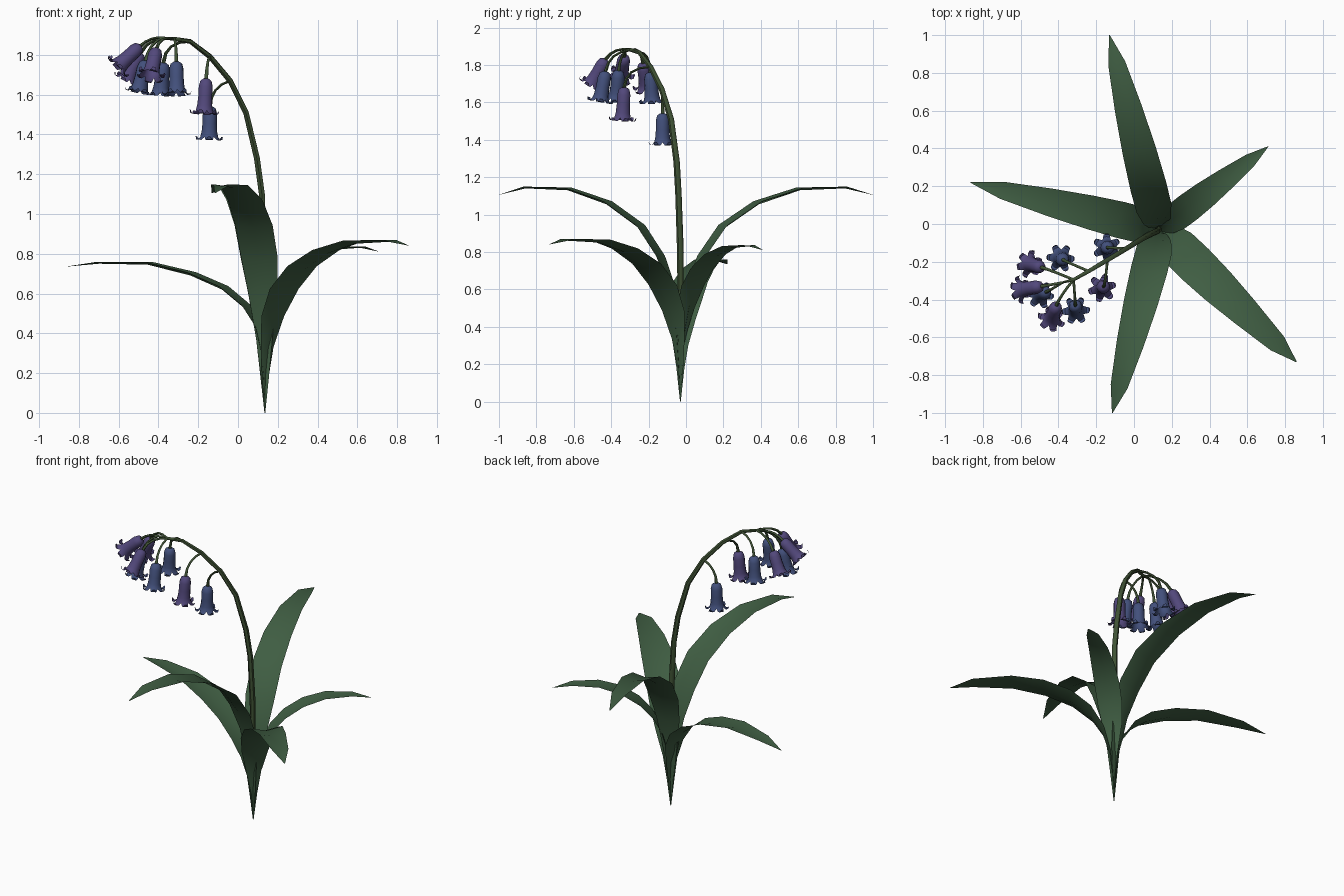
import bpy, bmesh, math
from mathutils import Vector

if "Cube" in bpy.data.objects:
    bpy.data.objects.remove(bpy.data.objects["Cube"])

BASE = Vector((0.135, -0.03, 0))


def material(name, rgb):
    m = bpy.data.materials.new(name)
    m.diffuse_color = (*rgb, 1)
    m.use_nodes = True
    m.node_tree.nodes["Principled BSDF"].inputs["Base Color"].default_value = m.diffuse_color
    return m


LEAF = material("leaf_green", (0.05, 0.11, 0.055))
STEM = material("stem_green", (0.05, 0.085, 0.035))
PURPLE = material("petal_purple", (0.085, 0.065, 0.20))
BLUE = material("petal_blue", (0.055, 0.08, 0.20))


def finish(name, mesh, mat, angle=40):
    ob = bpy.data.objects.new(name, mesh)
    bpy.context.collection.objects.link(ob)
    mesh.materials.clear()
    mesh.materials.append(mat)
    bpy.ops.object.select_all(action='DESELECT')
    ob.select_set(True)
    bpy.context.view_layer.objects.active = ob
    bpy.ops.object.shade_smooth_by_angle(angle=math.radians(angle))
    return ob


def tube(name, pts, radii, mat):
    cu = bpy.data.curves.new(name, 'CURVE')
    cu.dimensions = '3D'
    cu.bevel_depth = 1
    cu.bevel_resolution = 1
    cu.use_fill_caps = True
    sp = cu.splines.new('POLY')
    sp.points.add(len(pts) - 1)
    for p, co, r in zip(sp.points, pts, radii):
        p.co = (*co, 1)
        p.radius = r
    tmp = bpy.data.objects.new("tmp", cu)
    bpy.context.collection.objects.link(tmp)
    dg = bpy.context.evaluated_depsgraph_get()
    mesh = bpy.data.meshes.new_from_object(tmp.evaluated_get(dg))
    bpy.data.objects.remove(tmp)
    finish(name, mesh, mat, 60)


# Leaf: folded blade swept along an (outward distance, height) path towards its tip
def leaf(name, tip, path, widths, fold=0.2):
    out = Vector((tip[0], tip[1], 0)) - Vector((BASE.x, BASE.y, 0))
    scale = out.length / path[-1][0]
    out.normalize()
    side = Vector((-out.y, out.x, 0))
    pts = [BASE + out * r * scale + Vector((0, 0, z)) for r, z in path]
    bm = bmesh.new()
    rows = []
    for i, (p, w) in enumerate(zip(pts, widths)):
        tan = (pts[min(i + 1, len(pts) - 1)] - pts[max(i - 1, 0)]).normalized()
        up = tan.cross(side)
        if up.z < 0 or (abs(up.z) < 0.05 and up.dot(out) > 0):
            up = -up
        rows.append([bm.verts.new(p + side * w * s + up * w * fold * abs(s))
                     for s in (-1, 0, 1)])
    for a, b in zip(rows, rows[1:]):
        for j in range(2):
            bm.faces.new((a[j], a[j + 1], b[j + 1], b[j]))
    me = bpy.data.meshes.new(name)
    bm.to_mesh(me)
    bm.free()
    finish(name, me, LEAF)


W = (0.002, 0.022, 0.042, 0.075, 0.095, 0.097, 0.09, 0.073, 0.046, 0.002)
TALL = ((0, 0), (0.008, 0.18), (0.02, 0.37), (0.06, 0.6), (0.13, 0.77),
        (0.24, 0.93), (0.42, 1.055), (0.64, 1.13), (0.88, 1.14), (1.03, 1.105))
leaf("back_leaf", (-0.13, 1.0), TALL, W)
leaf("front_leaf", (-0.115, -1.0), TALL, W)
leaf("left_leaf", (-0.865, 0.22),
     ((0, 0), (0.005, 0.18), (0.015, 0.3), (0.045, 0.43), (0.11, 0.53),
      (0.22, 0.62), (0.38, 0.69), (0.6, 0.745), (0.85, 0.75), (1.02, 0.735)), W)
leaf("right_front_leaf", (0.86, -0.73),
     ((0, 0), (0.008, 0.18), (0.025, 0.33), (0.07, 0.48), (0.15, 0.61),
      (0.27, 0.72), (0.43, 0.80), (0.62, 0.85), (0.86, 0.86), (1.0, 0.84)),
     [w * 1.1 for w in W])
leaf("right_back_leaf", (0.71, 0.41),
     ((0, 0.19), (0.008, 0.29), (0.025, 0.38), (0.06, 0.5), (0.12, 0.61),
      (0.2, 0.7), (0.31, 0.775), (0.44, 0.82), (0.6, 0.83), (0.72, 0.81)),
     [w * 0.8 for w in W])

# Arching flower stem
stem = [(0.135, -0.03, 0.25), (0.13, -0.03, 0.8), (0.12, -0.04, 1.1),
        (0.095, -0.05, 1.28), (0.04, -0.08, 1.51), (-0.04, -0.13, 1.67),
        (-0.14, -0.19, 1.79), (-0.24, -0.25, 1.867), (-0.32, -0.295, 1.88),
        (-0.38, -0.31, 1.885)]
tube("stem", stem, [0.012, 0.018, 0.017, 0.017, 0.016, 0.015, 0.014, 0.012, 0.010, 0.006], STEM)


# Bell flower: turned body with six petals curling back from the mouth
def bell(name, top, mouth, mat):
    top, mouth = Vector(top), Vector(mouth)
    q = (mouth - top).to_track_quat('Z', 'Y')
    length = (mouth - top).length
    bm = bmesh.new()

    def vert(r, z, a):
        return bm.verts.new(top + q @ Vector((r * math.cos(a), r * math.sin(a), z * length)))
    n = 12
    step = math.tau / n
    rings = [[vert(r, z, i * step) for i in range(n)] for r, z in
             ((0.014, 0), (0.029, 0.06), (0.036, 0.22), (0.036, 0.5), (0.039, 0.75), (0.045, 0.9))]
    bm.faces.new(rings[0])
    for a, b in zip(rings, rings[1:]):
        for i in range(n):
            bm.faces.new((a[i], a[(i + 1) % n], b[(i + 1) % n], b[i]))
    for k in range(0, n, 2):
        row = [rings[-1][(k + j) % n] for j in (-1, 0, 1)]
        for r, z, spread in ((0.058, 0.99, 0.62), (0.070, 0.98, 0.42), (0.075, 0.89, 0.18)):
            new = [vert(r, z, (k + j * spread) * step) for j in (-1, 0, 1)]
            for j in range(2):
                bm.faces.new((row[j], row[j + 1], new[j + 1], new[j]))
            row = new
    bmesh.ops.recalc_face_normals(bm, faces=bm.faces)
    me = bpy.data.meshes.new(name)
    bm.to_mesh(me)
    bm.free()
    finish(name, me, mat, 50)


# Flowers: stem joint, bell top, bell mouth, colour
flowers = [
    (stem[5], (-0.14, -0.125, 1.54), (-0.145, -0.125, 1.37), BLUE),
    (stem[6], (-0.16, -0.33, 1.68), (-0.17, -0.34, 1.50), PURPLE),
    (stem[7], (-0.375, -0.19, 1.76), (-0.39, -0.18, 1.595), BLUE),
    (stem[8], (-0.31, -0.43, 1.765), (-0.308, -0.46, 1.60), BLUE),
    (stem[8], (-0.49, -0.23, 1.81), (-0.56, -0.21, 1.67), PURPLE),
    (stem[8], (-0.41, -0.43, 1.83), (-0.44, -0.51, 1.69), PURPLE),
    (stem[9], (-0.465, -0.36, 1.77), (-0.50, -0.375, 1.61), BLUE),
    (stem[9], (-0.49, -0.33, 1.845), (-0.61, -0.35, 1.735), PURPLE),
]
for i, (joint, top, mouth, mat) in enumerate(flowers, 1):
    bell(f"bell_{i}", top, mouth, mat)
    a, c = Vector(joint), Vector(top)
    b = c + (c - Vector(mouth)).normalized() * (a - c).length * 0.6
    b.z = min(b.z, a.z + 0.02)
    arc = [a * (1 - t) ** 2 + b * 2 * t * (1 - t) + c * t * t for t in (0, 0.25, 0.5, 0.75, 1)]
    tube(f"flower_stalk_{i}", arc, [0.007, 0.007, 0.007, 0.008, 0.010], STEM)
